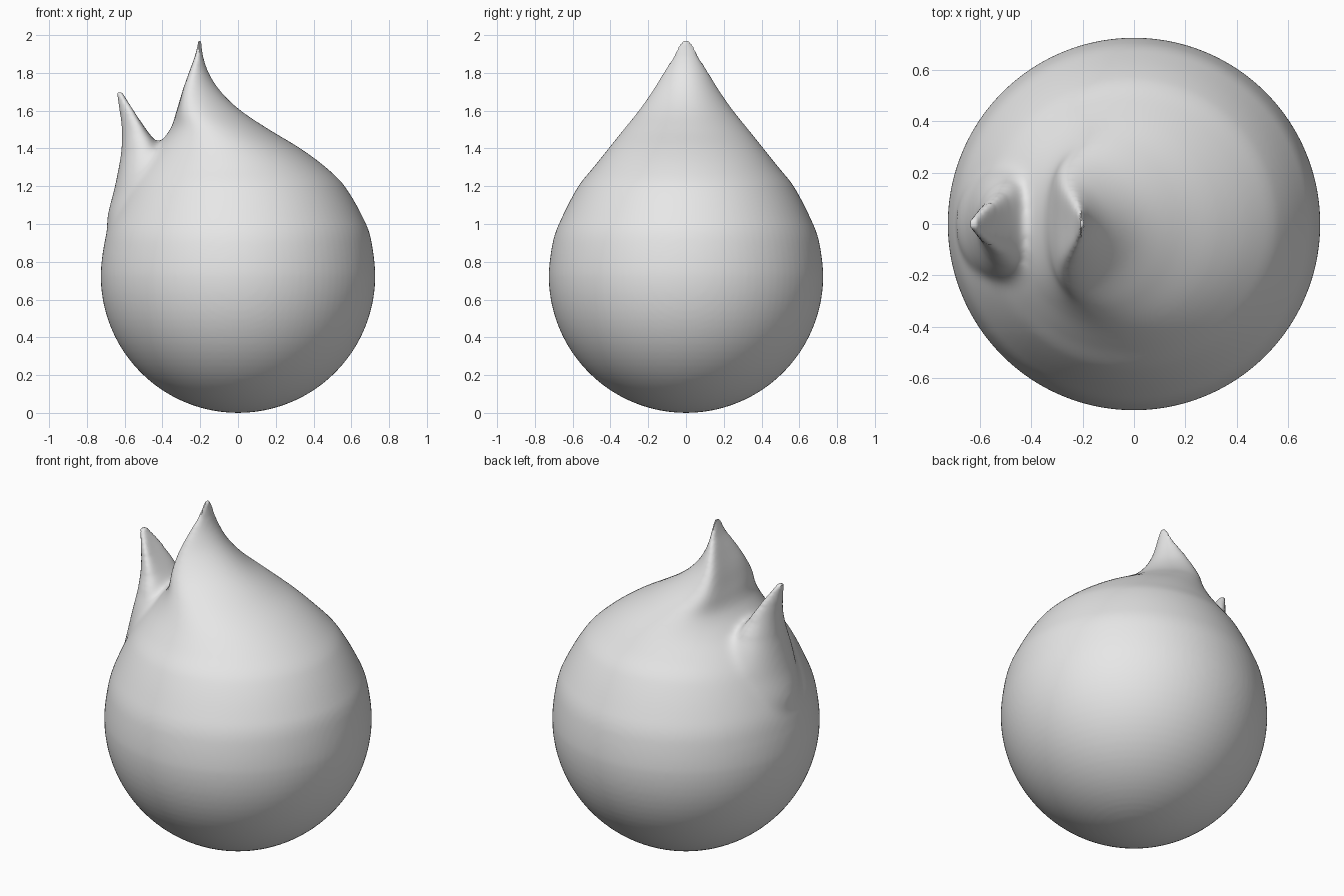
import bpy, bmesh, math

if "Cube" in bpy.data.objects:
    bpy.data.objects.remove(bpy.data.objects["Cube"])

R = 0.727          # radius of the round body
SEG = 96           # points around each cross-section


def lerp_rows(rows, z):
    """Smooth (Hermite) interpolation of cross-section rows at height z."""
    i = max(k for k in range(len(rows) - 1) if rows[k][0] <= z or k == 0)
    a, b = rows[i], rows[i + 1]
    p, n = rows[max(i - 1, 0)], rows[min(i + 2, len(rows) - 1)]
    h = b[0] - a[0]
    t = (z - a[0]) / h
    out = []
    for c in range(1, 5):
        ma = (b[c] - p[c]) / (b[0] - p[0]) * h
        mb = (n[c] - a[c]) / (n[0] - a[0]) * h
        out.append((2*t**3 - 3*t*t + 1) * a[c] + (t**3 - 2*t*t + t) * ma
                   + (3*t*t - 2*t**3) * b[c] + (t**3 - t*t) * mb)
    return out


def loft(bm, sections):
    """Closed skin through sections (z, left, right, half depth, bend)."""
    rings = []
    for z, xl, xr, hy, bend in sections:
        c, hx = (xl + xr) / 2, max((xr - xl) / 2, 0.001)
        ring = []
        for k in range(SEG):
            a = 2 * math.pi * k / SEG
            ring.append(bm.verts.new((c + hx * math.cos(a) + bend * math.sin(a) ** 2,
                                      max(hy, 0.001) * math.sin(a), z)))
        rings.append(ring)
    for r, s in zip(rings, rings[1:]):
        for k in range(SEG):
            j = (k + 1) % SEG
            bm.faces.new((r[k], r[j], s[j], s[k]))
    bm.faces.new(rings[0][::-1])
    bm.faces.new(rings[-1])


# Upper body rows: z, left, right, half depth, crescent bend
body_rows = [
    (0.60, -0.716, 0.716, 0.716, 0), (0.727, -R, R, R, 0),
    (0.90, -0.708, 0.708, 0.706, 0), (1.00, -0.68, 0.678, 0.673, 0),
    (1.20, -0.59, 0.565, 0.57, 0), (1.30, -0.525, 0.465, 0.49, 0),
    (1.40, -0.44, 0.33, 0.41, -0.01), (1.50, -0.36, 0.165, 0.33, -0.04),
    (1.60, -0.325, 0.015, 0.25, -0.065), (1.70, -0.295, -0.09, 0.18, -0.055),
    (1.80, -0.26, -0.155, 0.12, -0.03), (1.90, -0.225, -0.187, 0.06, -0.008),
    (2.005, -0.202, -0.198, 0.003, 0)]
# Side spike rows
spike_rows = [
    (0.80, -0.66, -0.30, 0.20, 0), (1.00, -0.695, -0.30, 0.24, 0),
    (1.20, -0.652, -0.33, 0.23, 0), (1.30, -0.632, -0.36, 0.21, 0.01),
    (1.40, -0.617, -0.41, 0.17, 0.02), (1.50, -0.615, -0.485, 0.12, 0.025),
    (1.60, -0.627, -0.553, 0.075, 0.02), (1.70, -0.642, -0.615, 0.02, 0)]


def sample(rows, z0, z1, n):
    zs = [z0 + (z1 - z0) * k / n for k in range(n + 1)]
    return [(z, *lerp_rows(rows, z)) for z in zs]


# Round bottom and tapering crest
bm = bmesh.new()
bottom = []
for k in range(25):
    a = math.pi / 2 * k / 24
    r = R * math.sin(a)
    bottom.append((R - R * math.cos(a), -r, r, r, 0))
loft(bm, bottom + sample(body_rows, R, 2.005, 64)[1:])
# Side spike
loft(bm, sample(spike_rows, 0.8, 1.70, 45))
mesh = bpy.data.meshes.new("flame_drop")
bm.to_mesh(mesh)
bm.free()
drop = bpy.data.objects.new("flame_drop", mesh)
bpy.context.collection.objects.link(drop)

# Fuse body and spike into one skin
rem = drop.modifiers.new("fuse", 'REMESH')
rem.mode = 'VOXEL'
rem.voxel_size = 0.013
bpy.context.view_layer.update()
fused = bpy.data.meshes.new_from_object(
    drop.evaluated_get(bpy.context.evaluated_depsgraph_get()))
drop.modifiers.clear()
drop.data = fused

# Soften the junction strongly, the rest lightly, and keep the tips crisp
bm = bmesh.new()
bm.from_mesh(fused)


def soften(test, times):
    vs = [v for v in bm.verts if test(v.co)]
    for _ in range(times):
        bmesh.ops.smooth_vert(bm, verts=vs, factor=0.5,
                              use_axis_x=True, use_axis_y=True, use_axis_z=True)


soften(lambda p: -0.56 < p.x < -0.3 and 1.0 < p.z < 1.5 and abs(p.y) < 0.36, 14)
soften(lambda p: p.x < -0.3 and 0.85 < p.z < 1.4 and abs(p.y) < 0.42, 14)
soften(lambda p: p.z < 1.9 and not (p.x < -0.5 and p.z > 1.58), 4)
bm.to_mesh(fused)
bm.free()

# Plain grey colour
grey = bpy.data.materials.new("light_grey")
grey.diffuse_color = (0.8, 0.8, 0.8, 1)
grey.use_nodes = True
grey.node_tree.nodes["Principled BSDF"].inputs["Base Color"].default_value = grey.diffuse_color
fused.materials.clear()
fused.materials.append(grey)
bpy.context.view_layer.objects.active = drop
drop.select_set(True)
bpy.ops.object.shade_smooth_by_angle(angle=math.radians(50))
